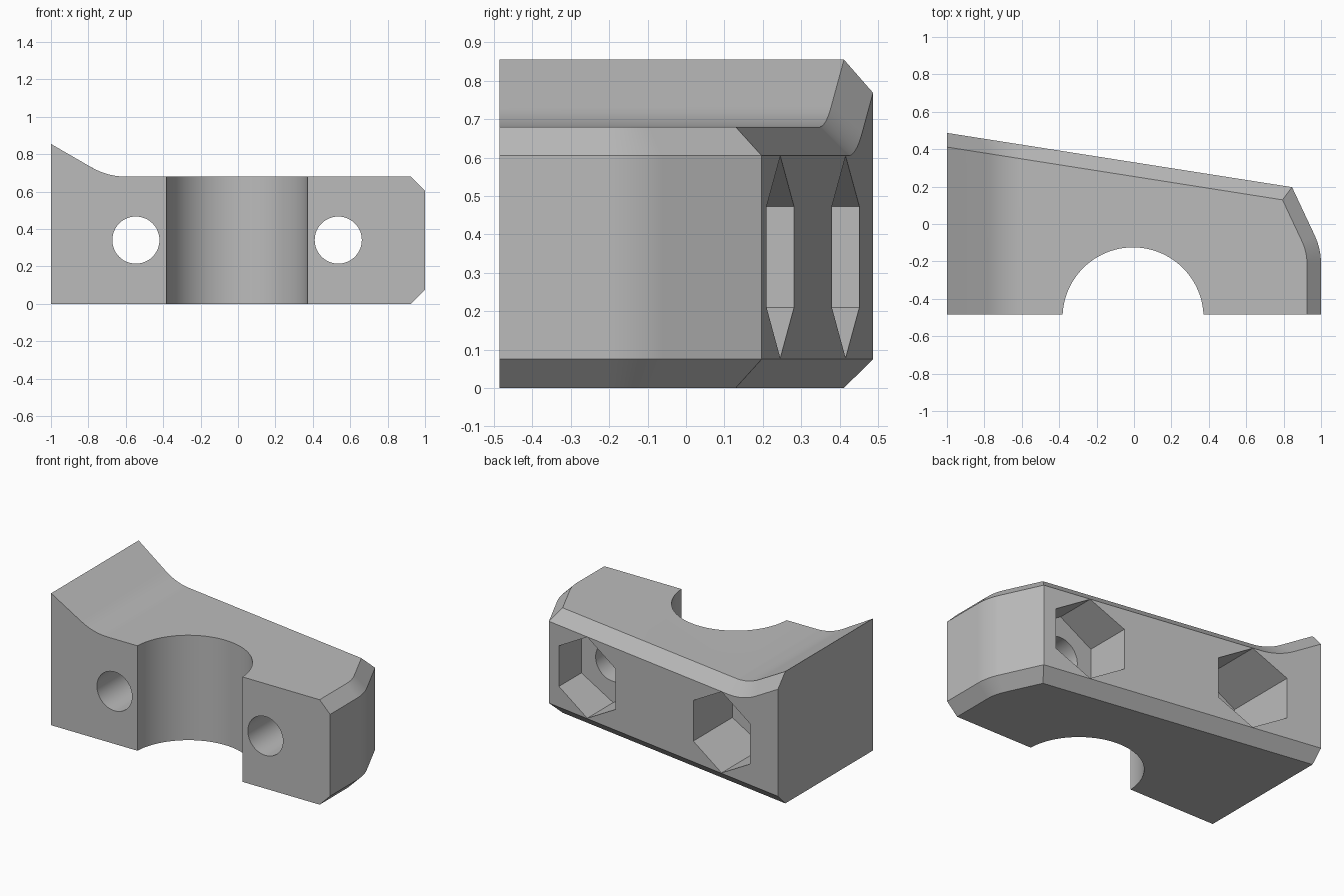
import bpy, bmesh, math
from mathutils import Vector

cube = bpy.data.objects.get("Cube")
if cube:
    bpy.data.objects.remove(cube, do_unlink=True)

FRONT, CHAMFER, HOLE_Z = -0.485, 0.075, 0.341
HOLES = (-0.546, 0.536)

grey = bpy.data.materials.new("plain_grey")
grey.use_nodes = True
grey.diffuse_color = (0.5, 0.5, 0.5, 1)
grey.node_tree.nodes["Principled BSDF"].inputs["Base Color"].default_value = (0.5, 0.5, 0.5, 1)


def fillet(a, corner, b, tangent, steps=8):
    """Points of an arc that rounds a corner between a and b."""
    a, corner, b = Vector(a), Vector(corner), Vector(b)
    u, v = (a - corner).normalized(), (b - corner).normalized()
    half = u.angle(v) / 2
    radius = tangent * math.tan(half)
    centre = corner + (u + v).normalized() * tangent / math.cos(half)
    start, end = corner + u * tangent - centre, corner + v * tangent - centre
    sweep = start.angle(end)
    return [centre + (start * math.sin(sweep * (1 - i / steps)) + end * math.sin(sweep * i / steps))
            / math.sin(sweep) for i in range(steps + 1)]


# Side profile with the raised ramp, extruded front to back
ramp = fillet((-1, 0, 0.855), (-0.697, 0, 0.68), (1, 0, 0.68), 0.1)
profile = [Vector(p) for p in ((-1, 0, 0), (1.1, 0, 0), (1.1, 0, 0.68))]
profile += ramp[::-1] + [Vector((-1, 0, 0.855))]
bm = bmesh.new()
face = bm.faces.new([bm.verts.new((p.x, FRONT, p.z)) for p in profile])
grown = bmesh.ops.extrude_face_region(bm, geom=[face])["geom"]
bmesh.ops.translate(bm, vec=(0, 1.1, 0), verts=[g for g in grown if isinstance(g, bmesh.types.BMVert)])
bmesh.ops.recalc_face_normals(bm, faces=bm.faces)

# Trim to the plan outline: slanted back, angled and rounded end
plan = [Vector((-1, 0.487, 0)), Vector((0.845, 0.197, 0))]
plan += fillet(plan[1], (1, -0.133, 0), (1, FRONT, 0), 0.08) + [Vector((1, FRONT, 0))]
for a, b in zip(plan, plan[1:]):
    along = (b - a).normalized()
    cut = bmesh.ops.bisect_plane(bm, geom=bm.verts[:] + bm.edges[:] + bm.faces[:], dist=1e-6,
                                 plane_co=a, plane_no=(-along.y, along.x, 0), clear_outer=True)
    edges = [g for g in cut["geom_cut"] if isinstance(g, bmesh.types.BMEdge) and g.is_boundary]
    bmesh.ops.contextual_create(bm, geom=edges)
bmesh.ops.remove_doubles(bm, verts=bm.verts, dist=1e-5)
bmesh.ops.recalc_face_normals(bm, faces=bm.faces)
bm.normal_update()


# Chamfer the upper and lower rims of the back and end walls
def is_wall(f):
    return abs(f.normal.z) < 0.1 and f.normal.x > -0.9 and f.normal.y > -0.9


rims = [e for e in bm.edges if len(e.link_faces) == 2
        and sum(is_wall(f) for f in e.link_faces) == 1
        and any(abs(f.normal.z) > 0.5 for f in e.link_faces)]
bmesh.ops.bevel(bm, geom=rims, offset=CHAMFER, offset_type='OFFSET', segments=1,
                profile=0.5, affect='EDGES', clamp_overlap=False)
bmesh.ops.recalc_face_normals(bm, faces=bm.faces)

mesh = bpy.data.meshes.new("clamp_half")
bm.to_mesh(mesh)
bm.free()
mesh.materials.append(grey)
body = bpy.data.objects.new("clamp_half", mesh)
bpy.context.collection.objects.link(body)


def cutter(name, sides, radius, depth, location, tilt):
    bpy.ops.mesh.primitive_cylinder_add(vertices=sides, radius=radius, depth=depth,
                                        location=location, rotation=(tilt, 0, 0))
    ob = bpy.context.object
    ob.name = name
    ob.hide_render = True
    ob.data.materials.append(grey)
    return ob


# Half-round bore, bolt holes and hexagonal nut pockets
tilt = math.pi / 2
cutters = [cutter("bore_cutter", 96, 0.377, 3, (-0.005, -0.502, 0.4), 0)]
for x in HOLES:
    cutters.append(cutter("bolt_hole_cutter", 48, 0.126, 3, (x, 0, HOLE_Z), tilt))
    cutters.append(cutter("nut_pocket_cutter", 6, 0.263, 1, (x, 0.48, HOLE_Z), tilt))

bpy.ops.object.select_all(action='DESELECT')
body.select_set(True)
bpy.context.view_layer.objects.active = body
for ob in cutters:
    mod = body.modifiers.new("cut", 'BOOLEAN')
    mod.operation, mod.solver, mod.object = 'DIFFERENCE', 'EXACT', ob
    bpy.ops.object.modifier_apply(modifier=mod.name)
for ob in cutters:
    bpy.data.objects.remove(ob, do_unlink=True)

# Smooth curved faces, keep machined edges crisp
bpy.ops.object.shade_smooth_by_angle(angle=math.radians(25))
weighted = body.modifiers.new("weighted_normals", 'WEIGHTED_NORMAL')
weighted.keep_sharp = True
